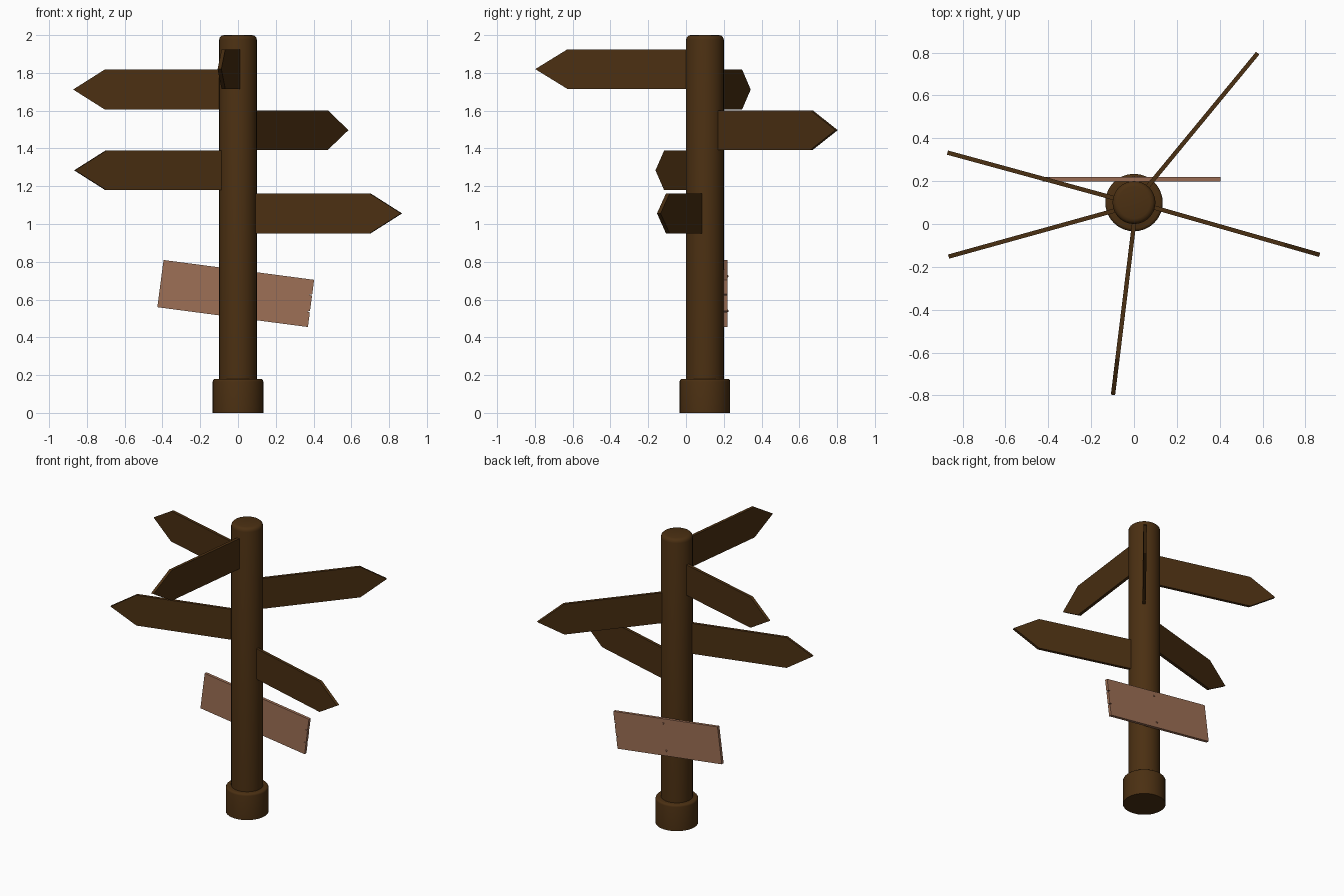
import bpy, bmesh, math
from mathutils import Matrix, Vector

if "Cube" in bpy.data.objects:
    bpy.data.objects.remove(bpy.data.objects["Cube"])


def material(name, rgb):
    m = bpy.data.materials.new(name)
    m.diffuse_color = (*rgb, 1)
    m.use_nodes = True
    m.node_tree.nodes["Principled BSDF"].inputs["Base Color"].default_value = m.diffuse_color
    return m


dark_wood = material("dark brown wood", (0.070, 0.029, 0.006))
pale_wood = material("reddish wood", (0.340, 0.160, 0.092))
POST_Y = 0.1


def add_object(name, bm, mat, matrix=Matrix()):
    bmesh.ops.recalc_face_normals(bm, faces=bm.faces)
    me = bpy.data.meshes.new(name)
    bm.to_mesh(me)
    bm.free()
    me.materials.append(mat)
    ob = bpy.data.objects.new(name, me)
    ob.matrix_world = matrix
    bpy.context.collection.objects.link(ob)
    return ob


def round_log(name, radius, z0, z1, bevel):
    """Upright cylinder with a rounded top rim."""
    bm = bmesh.new()
    bmesh.ops.create_cone(bm, cap_ends=True, segments=32, radius1=radius, radius2=radius,
                          depth=z1 - z0, matrix=Matrix.Translation((0, POST_Y, (z0 + z1) / 2)))
    rim = [e for e in bm.edges if all(v.co.z > z1 - 1e-4 for v in e.verts)]
    bmesh.ops.bevel(bm, geom=rim, offset=bevel, segments=3, profile=0.5, affect='EDGES')
    ob = add_object(name, bm, dark_wood)
    bpy.context.view_layer.objects.active = ob
    ob.select_set(True)
    bpy.ops.object.shade_smooth_by_angle(angle=math.radians(40))
    ob.select_set(False)


def board(name, outline, thickness, mat, matrix):
    """Flat outline in local x/z, extruded evenly along local y."""
    bm = bmesh.new()
    face = bm.faces.new([bm.verts.new((x, -thickness / 2, z)) for x, z in outline])
    new = bmesh.ops.extrude_face_region(bm, geom=[face], use_keep_orig=True)["geom"]
    bmesh.ops.translate(bm, vec=(0, thickness, 0),
                        verts=[g for g in new if isinstance(g, bmesh.types.BMVert)])
    return add_object(name, bm, mat, matrix)


# Post and its collar
round_log("post", 0.10, 0.0, 2.0, 0.025)
round_log("post_base", 0.134, 0.0, 0.18, 0.014)

# Arrow signs: root point, tip point, centre height
signs = [
    ((0.000, 0.000), (-0.098, -0.797), 1.820),
    ((-0.097, 0.122), (-0.870, 0.333), 1.712),
    ((0.066, 0.177), (0.577, 0.797), 1.497),
    ((-0.093, 0.062), (-0.865, -0.152), 1.284),
    ((0.097, 0.076), (0.866, -0.144), 1.056),
]
for i, (root, tip, z) in enumerate(signs):
    d = Vector(tip) - Vector(root)
    length, h = d.length, 0.105
    outline = [(-0.01, -h), (length - 0.172, -h), (length, 0), (length - 0.172, h), (-0.01, h)]
    m = Matrix.Translation((*root, z)) @ Matrix.Rotation(math.atan2(d.y, d.x), 4, 'Z')
    board(f"arrow_sign_{i + 1}", outline, 0.02, dark_wood, m)

# Tilted plank behind the post, with two small splits in its right end
tilt = Matrix.Translation((-0.012, 0.209, 0.632)) @ Matrix.Rotation(math.radians(7.5), 4, 'Y')
w, h = 0.402, 0.126
outline = [(-w, -h), (w, -h)]
for v in (-0.045, 0.045):
    outline += [(w, v - 0.004), (w - 0.018, v), (w, v + 0.004)]
outline += [(w, h), (-w, h)]
board("tilted_plank", outline, 0.02, pale_wood, tilt)

# Nail heads on the back of the plank
bm = bmesh.new()
for z in (-0.09, 0.095):
    bmesh.ops.create_cone(bm, cap_ends=True, segments=8, radius1=0.007, radius2=0.005, depth=0.006,
                          matrix=Matrix.Translation((0.02, 0.012, z)) @ Matrix.Rotation(-math.pi / 2, 4, 'X'))
add_object("plank_nails", bm, pale_wood, tilt)
